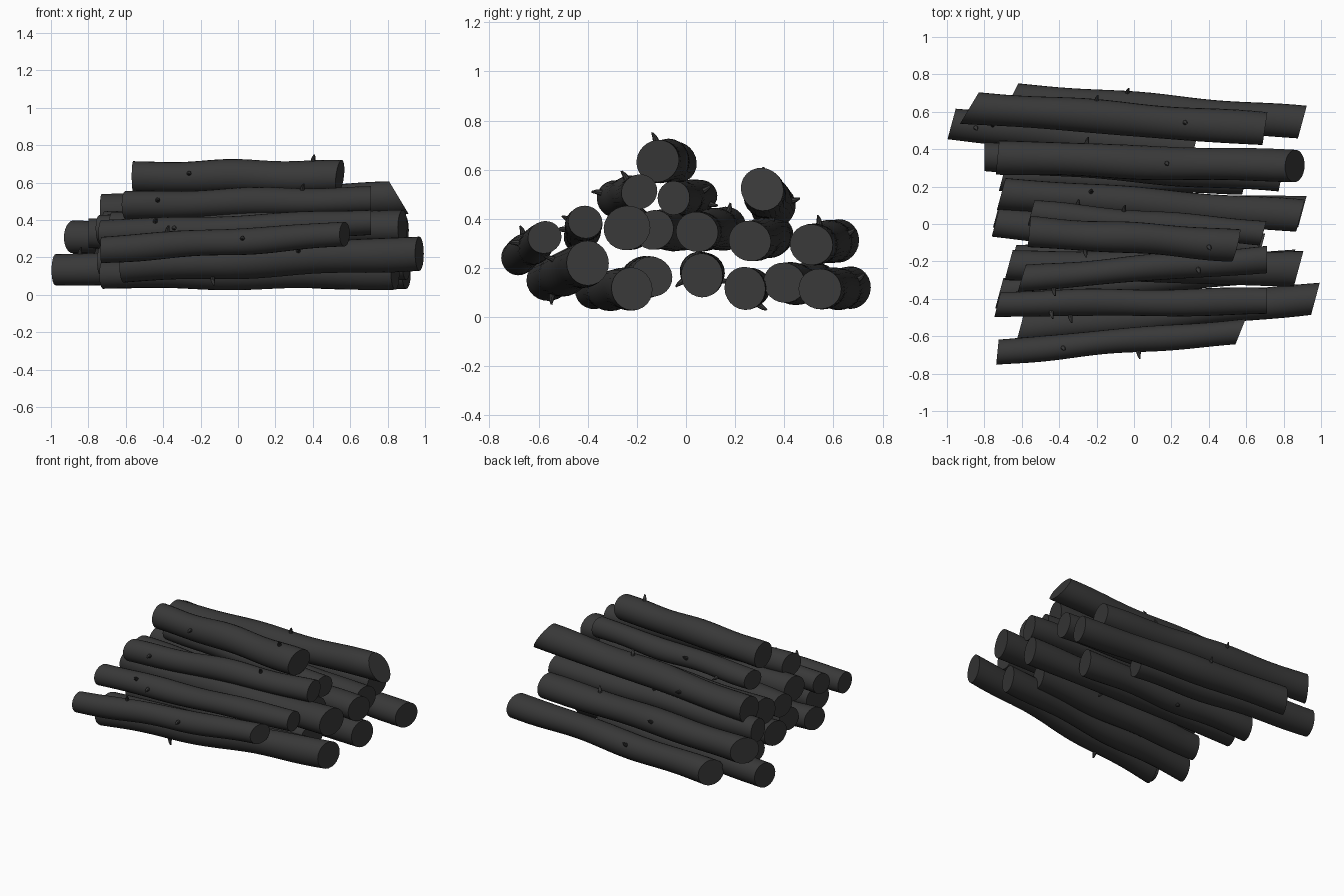
import bpy, bmesh, math, random
from mathutils import Vector

if "Cube" in bpy.data.objects:
    bpy.data.objects.remove(bpy.data.objects["Cube"])

random.seed(4)
SIDES, RINGS = 24, 22

bark = bpy.data.materials.new("dark_bark")
bark.diffuse_color = (0.04, 0.04, 0.04, 1)
bark.use_nodes = True
bark.node_tree.nodes["Principled BSDF"].inputs["Base Color"].default_value = bark.diffuse_color


def tube(bm, rings):
    """Skin a list of vertex-position rings and close both ends."""
    vs = [[bm.verts.new(p) for p in ring] for ring in rings]
    n = len(vs[0])
    for a, b in zip(vs, vs[1:]):
        for i in range(n):
            j = (i + 1) % n
            bm.faces.new((a[i], a[j], b[j], b[i]))
    bm.faces.new(vs[0][::-1])
    bm.faces.new(vs[-1])


def twig(bm, base, out, length):
    """Small bent, tapering stub that leans along the log."""
    side = Vector((0, -out.z, out.y))
    rings = []
    for t, r in ((-0.4, 0.014), (0.2, 0.012), (0.6, 0.009), (1, 0.004)):
        c = base + out * length * t + (side * 0.25 + Vector((0.2, 0, 0))) * length * t * abs(t)
        rings.append([c + (Vector((1, 0, 0)) * math.cos(a) + side * math.sin(a)) * r
                      for a in (k * math.tau / 8 for k in range(8))])
    tube(bm, rings)


def log(name, left, right, r0, r1, twigs=(), slant=(0.27, 0.27), tip=0.0):
    """Wobbly trunk from left to right with obliquely sawn ends and twig stubs."""
    left, right = Vector(left), Vector(right)
    p1, p2, p3 = (random.uniform(0, math.tau) for _ in range(3))

    def centre(t):
        w = 0.006 * math.sin(math.pi * t)
        return left.lerp(right, t) + Vector((0, w * math.sin(8 * t + p1), w * math.sin(10 * t + p2)))

    def radius(t):
        return (r0 + (r1 - r0) * t) * (1 + 0.03 * math.sin(13 * t + p3))

    bm = bmesh.new()
    rings = []
    for k in range(RINGS + 1):
        t = k / RINGS
        c, r = centre(t), radius(t)
        ring = []
        for i in range(SIDES):
            a = i * math.tau / SIDES
            rr = r * (1 + 0.03 * math.sin(2 * a + p1 + 3 * t))
            dy, dz = rr * math.cos(a), rr * math.sin(a)
            # the saw cut skews the ends
            dx = dy * (slant[0] * (1 - t) + slant[1] * t) + dz * tip * t
            ring.append(c + Vector((dx, dy, dz)))
        rings.append(ring)
    tube(bm, rings)
    for t, deg in twigs:
        a = math.radians(deg)
        out = Vector((0, math.cos(a), math.sin(a)))
        twig(bm, centre(t) + out * radius(t) * 0.97, out, 0.038)
    bmesh.ops.recalc_face_normals(bm, faces=bm.faces)
    mesh = bpy.data.meshes.new(name)
    bm.to_mesh(mesh)
    bm.free()
    mesh.materials.append(bark)
    ob = bpy.data.objects.new(name, mesh)
    bpy.context.collection.objects.link(ob)
    bpy.context.view_layer.objects.active = ob
    ob.select_set(True)
    bpy.ops.object.shade_smooth_by_angle(angle=math.radians(40))
    ob.select_set(False)


# bottom layer, front to back
log("bottom_log_1", (-0.61, -0.56, 0.15), (0.97, -0.40, 0.22), 0.085, 0.088, [(0.59, 150), (0.3, 250)])
log("bottom_log_2", (-0.72, -0.37, 0.11), (0.84, -0.22, 0.115), 0.078, 0.085)
log("bottom_log_3", (-0.65, -0.19, 0.16), (0.66, -0.14, 0.165), 0.08, 0.085)
log("bottom_log_4", (-0.73, 0.07, 0.18), (0.90, 0.065, 0.17), 0.083, 0.085, [(0.3, -20), (0.6, 200)])
log("bottom_log_5", (-0.70, 0.26, 0.12), (0.60, 0.24, 0.117), 0.08, 0.083, [(0.46, -50)])
log("bottom_log_6", (-0.975, 0.535, 0.135), (0.32, 0.40, 0.14), 0.085, 0.085, [(0.1, 95), (0.17, 80)])
log("bottom_log_7", (-0.66, 0.67, 0.12), (0.90, 0.545, 0.115), 0.082, 0.083, [(0.4, 28)], (0.5, 0.27))

# second layer
log("middle_log_1", (-0.73, -0.685, 0.24), (0.57, -0.575, 0.325), 0.07, 0.068,
    [(0.58, 165), (0.27, 95)], (0.1, 0.4))
log("middle_log_2", (-0.73, -0.43, 0.33), (0.71, -0.41, 0.387), 0.07, 0.07, [(0.2, 135), (0.27, 170)], (0.25, 0.0))
log("middle_log_3", (-0.67, -0.22, 0.36), (0.88, -0.24, 0.363), 0.08, 0.09)
log("middle_log_4", (-0.74, 0.01, 0.35), (0.68, -0.13, 0.355), 0.078, 0.08)
log("middle_log_5", (-0.71, 0.16, 0.36), (0.89, 0.045, 0.347), 0.085, 0.082, [(0.3, 60)])
log("middle_log_6", (-0.80, 0.36, 0.33), (0.79, 0.26, 0.31), 0.08, 0.085, [(0.5, 60)], (0.0, 0.2))
log("middle_log_7", (-0.88, 0.62, 0.31), (0.70, 0.51, 0.295), 0.085, 0.085,
    [(0.73, 85), (0.43, 20)], (0.6, 0.15))

# upper layer and the top log
log("upper_log_1", (-0.60, -0.29, 0.48), (0.71, -0.19, 0.51), 0.072, 0.07, [(0.13, 160), (0.72, 110)], (0.3, 0.0))
log("upper_log_2", (-0.55, 0.06, 0.495), (0.69, -0.05, 0.485), 0.065, 0.066, [(0.4, 20), (0.2, -30)])
log("upper_log_3", (-0.73, 0.355, 0.45), (0.86, 0.31, 0.52), 0.088, 0.085,
    [(0.57, 90), (0.3, 0)], (0.1, 0.0), -0.6)
log("top_log", (-0.56, -0.04, 0.63), (0.545, -0.115, 0.635), 0.082, 0.085, [(0.87, 100), (0.27, 165)], (0.1, 0.25), 0.1)
